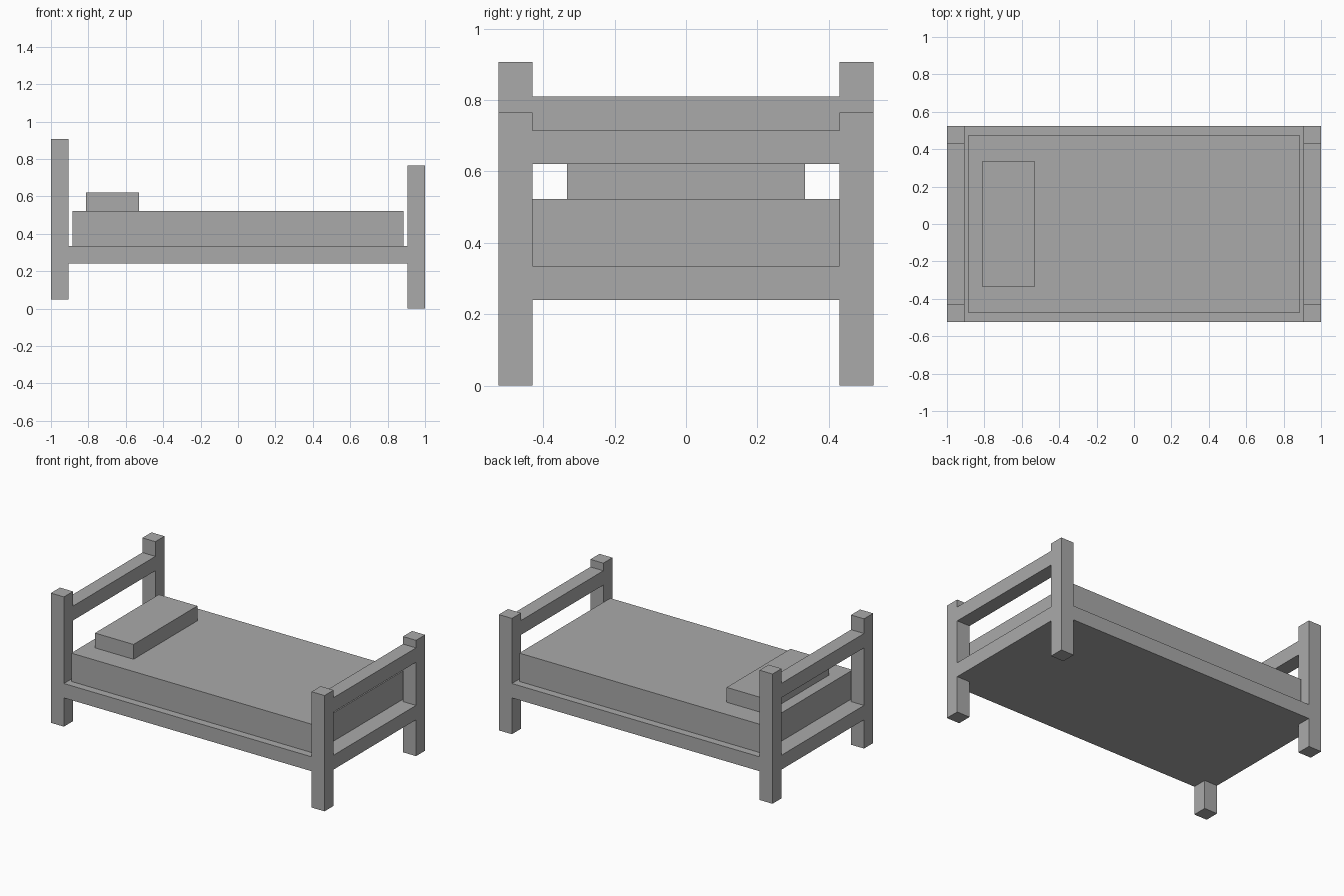
import bpy
import bmesh

default = bpy.data.objects.get("Cube")
if default:
    bpy.data.objects.remove(default, do_unlink=True)

grey = bpy.data.materials.new("plain grey")
grey.use_nodes = True
colour = (0.4, 0.4, 0.4, 1)
grey.diffuse_color = colour
grey.node_tree.nodes["Principled BSDF"].inputs["Base Color"].default_value = colour


def add_object(name, bm):
    bmesh.ops.recalc_face_normals(bm, faces=bm.faces)
    mesh = bpy.data.meshes.new(name)
    bm.to_mesh(mesh)
    bm.free()
    mesh.materials.append(grey)
    obj = bpy.data.objects.new(name, mesh)
    bpy.context.collection.objects.link(obj)
    return obj


def prism(name, outline, bottom, top):
    """Extrude an outline in the ground plane between two heights."""
    bm = bmesh.new()
    face = bm.faces.new([bm.verts.new((x, y, bottom)) for x, y in outline])
    grown = bmesh.ops.extrude_face_region(bm, geom=[face])["geom"]
    verts = [v for v in grown if isinstance(v, bmesh.types.BMVert)]
    bmesh.ops.translate(bm, verts=verts, vec=(0, 0, top - bottom))
    return add_object(name, bm)


def box(name, x0, x1, y0, y1, bottom, top):
    return prism(name, [(x0, y0), (x1, y0), (x1, y1), (x0, y1)], bottom, top)


LENGTH, WIDTH = 1.0, 0.525      # half extents
POST = 0.095
IN_X, IN_Y = LENGTH - POST, WIDTH - POST
BASE_BOTTOM, BASE_TOP = 0.24, 0.335
MATTRESS_TOP = 0.522

# Bed ends: two posts and a top rail each
ends = [("head", -LENGTH, -IN_X, 0.05, 0.907, 0.81),
        ("foot", IN_X, LENGTH, 0.0, 0.765, 0.715)]
for end, x0, x1, bottom, top, rail_top in ends:
    for side, y0, y1 in (("front", -WIDTH, -IN_Y), ("back", IN_Y, WIDTH)):
        box(f"{end}_post_{side}", x0, x1, y0, y1, bottom, top)
    box(f"{end}_rail", x0, x1, -IN_Y, IN_Y, rail_top - POST, rail_top)

# Base slab, notched at the corners for the posts
quarter = [(LENGTH, IN_Y), (IN_X, IN_Y), (IN_X, WIDTH)]
outline = []
for sx, sy in ((1, 1), (-1, 1), (-1, -1), (1, -1)):
    corner = [(sx * x, sy * y) for x, y in quarter]
    outline += corner if sx * sy > 0 else corner[::-1]
prism("bed_base", outline, BASE_BOTTOM, BASE_TOP)

# Bedding
box("mattress", -0.886, 0.886, -0.475, 0.475, BASE_TOP, MATTRESS_TOP)
box("pillow", -0.812, -0.53, -0.333, 0.333, MATTRESS_TOP, 0.62)
